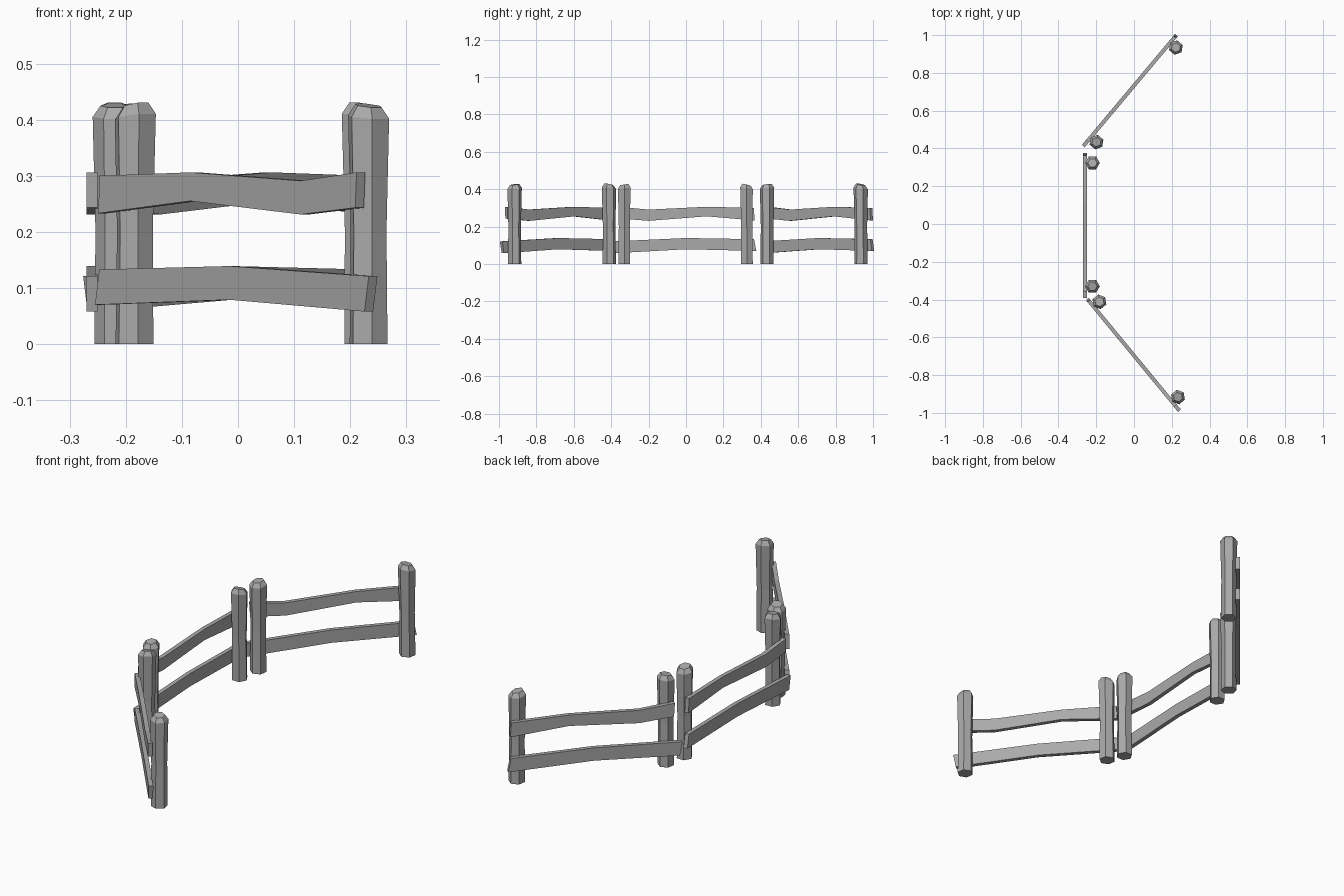
import bpy, bmesh
from math import radians, sin, cos, tau
from mathutils import Matrix

cube = bpy.data.objects.get("Cube")
if cube:
    bpy.data.objects.remove(cube, do_unlink=True)

mat = bpy.data.materials.new("weathered_grey")
mat.use_nodes = True
grey = (0.4, 0.4, 0.4, 1)
mat.diffuse_color = grey
mat.node_tree.nodes["Principled BSDF"].inputs["Base Color"].default_value = grey


def loft(name, rings, matrix):
    """Skin a list of equal-sized point rings and cap both ends."""
    bm = bmesh.new()
    loops = [[bm.verts.new(p) for p in ring] for ring in rings]
    n = len(loops[0])
    for a, b in zip(loops, loops[1:]):
        for i in range(n):
            j = (i + 1) % n
            bm.faces.new((a[i], a[j], b[j], b[i]))
    bm.faces.new(loops[0])
    bm.faces.new(loops[-1])
    bmesh.ops.recalc_face_normals(bm, faces=bm.faces)
    mesh = bpy.data.meshes.new(name)
    bm.to_mesh(mesh)
    bm.free()
    mesh.materials.append(mat)
    obj = bpy.data.objects.new(name, mesh)
    obj.matrix_world = matrix
    bpy.context.collection.objects.link(obj)


def post(name, y, lean, tilt, matrix):
    """Six-sided post: waisted shaft, flared head, chamfered and tilted cap."""
    sections = [(0, 0.036), (0.2, 0.034), (0.405, 0.039), (0.425, 0.025)]
    rings = []
    for z, r in sections:
        ring = []
        for k in range(6):
            a = tau * (k + 0.5) / 6 + radians(30)
            slope = tilt * sin(a) if z > 0.3 else 0
            ring.append((0.04 + r * cos(a), y + lean * z + r * sin(a), z + slope))
        rings.append(ring)
    loft(name, rings, matrix)


def rail(name, stations, slant, matrix):
    """Crooked plank through (y, bottom, top) stations, with slanted ends."""
    t = 0.01
    rings = []
    for i, (y, low, high) in enumerate(stations):
        s = slant if i in (0, len(stations) - 1) else 0
        rings.append([(-t, y + s, low), (t, y + s, low), (t, y - s, high), (-t, y - s, high)])
    loft(name, rings, matrix)


# Rail paths shared by every panel
upper = [(-0.355, 0.243, 0.306), (-0.2, 0.231, 0.291), (0.11, 0.255, 0.306), (0.365, 0.233, 0.3)]
lower = [(-0.385, 0.058, 0.121), (0, 0.079, 0.139), (0.37, 0.07, 0.133)]

# Three panels: position of the rail centre and heading
panels = {"front": (-0.008, -0.687, 39.5), "middle": (-0.26, 0, 0), "back": (-0.017, 0.712, -40)}
for label, (x, y, turn) in panels.items():
    m = Matrix.Translation((x, y, 0)) @ Matrix.Rotation(radians(turn), 4, "Z")
    post(label + "_post_near", -0.33, 0.0, 0.004, m)
    post(label + "_post_far", 0.326, -0.006, -0.006, m)
    rail(label + "_upper_rail", upper, 0.002, m)
    rail(label + "_lower_rail", lower, 0.006, m)
